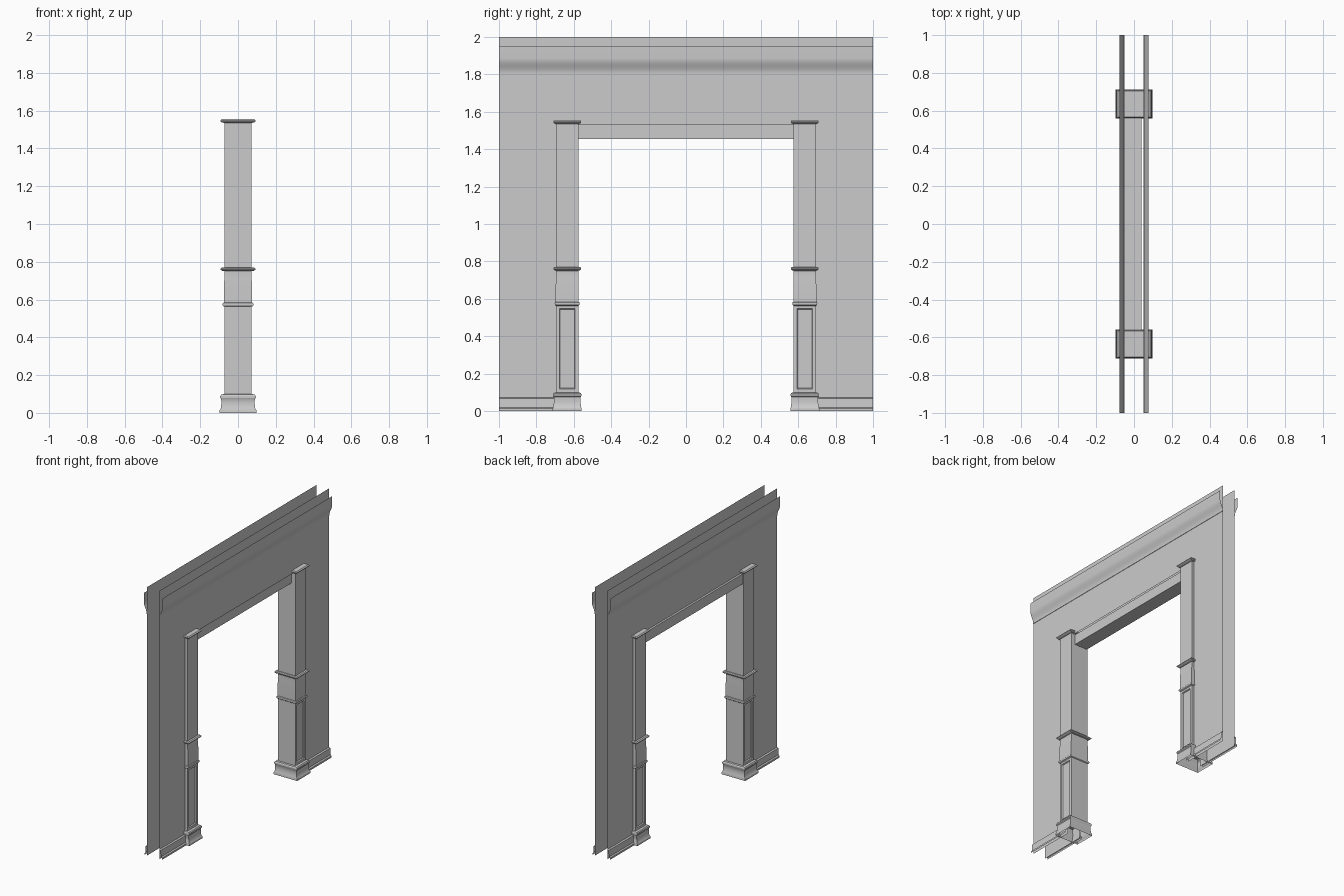
import bpy, bmesh, math

old = bpy.data.objects.get("Cube")
if old:
    bpy.data.objects.remove(old, do_unlink=True)

grey = bpy.data.materials.new("plain_grey")
grey.use_nodes = True
COLOR = (0.6, 0.6, 0.6, 1)
grey.diffuse_color = COLOR
grey.node_tree.nodes["Principled BSDF"].inputs["Base Color"].default_value = COLOR

WALL_X = 0.051      # distance of each wall sheet from the middle
COL_Y = 0.635       # distance of each column from the middle
HX, HY = 0.072, 0.06  # half size of the column shaft


def finish(name, bm):
    """Turn a bmesh into a named object with the shared material."""
    mesh = bpy.data.meshes.new(name)
    bm.to_mesh(mesh)
    bm.free()
    mesh.materials.append(grey)
    obj = bpy.data.objects.new(name, mesh)
    bpy.context.collection.objects.link(obj)
    bpy.ops.object.select_all(action='DESELECT')
    obj.select_set(True)
    bpy.context.view_layer.objects.active = obj
    bpy.ops.object.shade_smooth_by_angle(angle=math.radians(30))
    return obj


def extrude_profile(name, profile, side, y0, y1):
    """Open moulding sheet: (offset from wall, z) points run along y."""
    bm = bmesh.new()
    rows = [[bm.verts.new((side * (WALL_X + d), y, z)) for d, z in profile]
            for y in (y0, y1)]
    for i in range(len(profile) - 1):
        quad = [rows[0][i], rows[0][i + 1], rows[1][i + 1], rows[1][i]]
        bm.faces.new(quad if side < 0 else quad[::-1])
    bm.normal_update()
    # face the moulding away from the wall
    if sum(f.normal.x * f.calc_area() for f in bm.faces) * side < 0:
        bmesh.ops.reverse_faces(bm, faces=bm.faces[:])
    return finish(name, bm)


def square_loft(name, sections, cy, cap_top=False, cap_bottom=False, panels=False):
    """Stack of rectangles grown by an amount around the shaft: (grow, z)."""
    bm = bmesh.new()
    rings = []
    for g, z in sections:
        rings.append([bm.verts.new((sx * (HX + g), cy + sy * (HY + g * 0.7), z))
                      for sx, sy in ((-1, -1), (1, -1), (1, 1), (-1, 1))])
    for a, b in zip(rings, rings[1:]):
        for i in range(4):
            j = (i + 1) % 4
            bm.faces.new((a[i], a[j], b[j], b[i]))
    if cap_top:
        bm.faces.new(rings[-1])
    if cap_bottom:
        bm.faces.new(rings[0][::-1])
    bm.normal_update()
    if panels:
        # sunken panel on the two wall-side faces
        sides = [f for f in bm.faces if abs(f.normal.x) > 0.9]
        bmesh.ops.inset_individual(bm, faces=sides, thickness=0.025)
        bmesh.ops.inset_individual(bm, faces=sides, thickness=0.006, depth=-0.008)
    return finish(name, bm)


# Wall sheets with a doorway cut out
for side, label in ((1, "left"), (-1, "right")):
    bm = bmesh.new()
    head = 1.53
    for y0, y1, z0, z1 in ((-1, -COL_Y, 0, head), (COL_Y, 1, 0, head),
                           (-1, -COL_Y, head, 2), (-COL_Y, COL_Y, head, 2),
                           (COL_Y, 1, head, 2)):
        x = side * WALL_X
        pts = [(x, y0, z0), (x, y1, z0), (x, y1, z1), (x, y0, z1)]
        bm.faces.new([bm.verts.new(p) for p in pts[::side]])
    bmesh.ops.remove_doubles(bm, verts=bm.verts[:], dist=1e-4)
    bmesh.ops.dissolve_limit(bm, angle_limit=0.01, verts=bm.verts[:], edges=bm.edges[:])
    finish(label + "_wall", bm)

    # Crown moulding with a soft S curve
    crown = [(0.026, 1.95), (0.026, 1.885)]
    for i in range(1, 9):
        t = i / 8
        crown.append((0.003 + 0.0115 * (1 + math.cos(math.pi * t)), 1.885 - 0.08 * t))
    crown += [(0.003, 1.8), (0, 1.8)]
    extrude_profile(label + "_crown_moulding", crown, side, -1, 1)

    # Baseboards either side of the doorway
    board = [(0, 0.072), (0.011, 0.068), (0.013, 0.02), (0.021, 0.013), (0.021, 0)]
    extrude_profile(label + "_front_baseboard", board, side, -1, -COL_Y)
    extrude_profile(label + "_back_baseboard", board, side, COL_Y, 1)

# Lintel between the columns
bm = bmesh.new()
bmesh.ops.create_cube(bm, size=1)
for v in bm.verts:
    v.co.x = 0.04 if v.co.x > 0 else -0.066
    v.co.y *= 2 * (COL_Y - HY)
    v.co.z = 1.53 if v.co.z > 0 else 1.455
finish("lintel", bm)

# Columns
for cy, label in ((-COL_Y, "front"), (COL_Y, "back")):
    square_loft(label + "_column_plinth",
                [(0.025, 0), (0.025, 0.014), (0.019, 0.024), (0.016, 0.05),
                 (0.017, 0.074), (0.022, 0.08), (0.022, 0.09), (0.016, 0.097),
                 (0, 0.1)], cy)
    square_loft(label + "_column_panelled_shaft", [(0, 0.1), (0, 0.565)], cy, panels=True)
    square_loft(label + "_column_lower_band",
                [(0, 0.562), (0.008, 0.567), (0.01, 0.574), (0.008, 0.581), (0, 0.585)], cy)
    square_loft(label + "_column_neck",
                [(0.002, 0.583), (0.002, 0.68), (0, 0.715), (-0.001, 0.73), (0, 0.752)], cy)
    square_loft(label + "_column_upper_shaft", [(0, 0.765), (0, 1.537)], cy)
    for z, part in ((0.75, "middle_ledge"), (1.535, "cap")):
        square_loft(label + "_column_" + part,
                    [(0, z), (0.014, z + 0.003), (0.021, z + 0.009),
                     (0.021, z + 0.014), (0.014, z + 0.02)],
                    cy, cap_top=True, cap_bottom=True)
